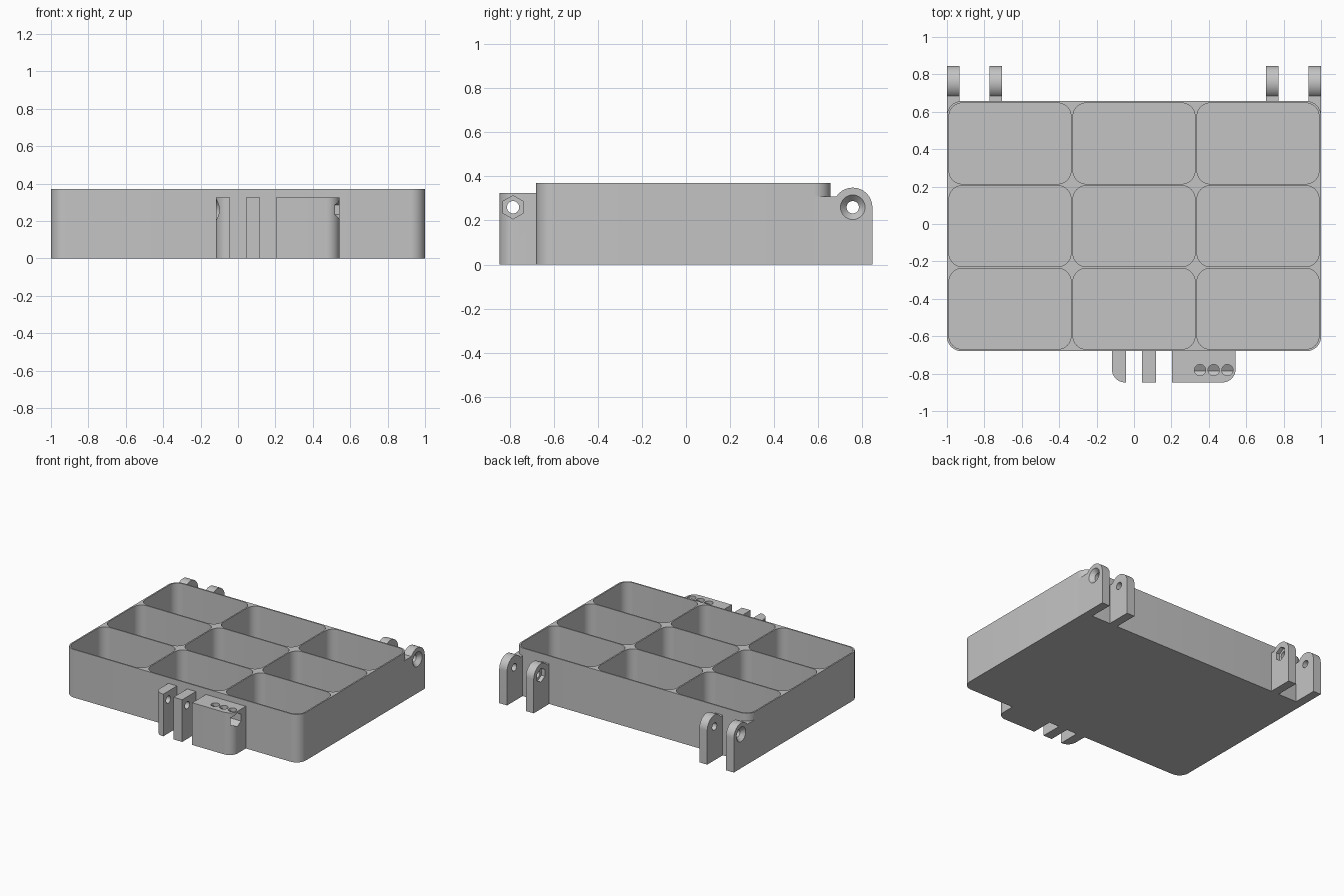
import bpy
import bmesh
from math import sin, cos, pi, radians

cube = bpy.data.objects.get("Cube")
if cube:
    bpy.data.objects.remove(cube, do_unlink=True)

grey = bpy.data.materials.new("plain grey")
grey.use_nodes = True
grey.diffuse_color = (0.55, 0.55, 0.55, 1)
grey.node_tree.nodes["Principled BSDF"].inputs["Base Color"].default_value = (0.55, 0.55, 0.55, 1)


def arc(cx, cy, r, start, end, steps=10):
    angles = [radians(start + (end - start) * i / steps) for i in range(steps + 1)]
    return [(cx + r * cos(a), cy + r * sin(a)) for a in angles]


def rounded_rect(x0, x1, y0, y1, radii):
    """Outline with one radius per corner: front -x, front +x, back +x, back -x."""
    corners = [(x0, y0, 1, 1), (x1, y0, -1, 1), (x1, y1, -1, -1), (x0, y1, 1, -1)]
    pts = []
    for i, ((x, y, sx, sy), r) in enumerate(zip(corners, radii)):
        if r:
            pts += arc(x + sx * r, y + sy * r, r, 180 + 90 * i, 270 + 90 * i)
        else:
            pts.append((x, y))
    return pts


def loft(bm, ring_a, ring_b):
    """Closed solid between two matching rings of points."""
    a = [bm.verts.new(p) for p in ring_a]
    b = [bm.verts.new(p) for p in ring_b]
    bm.faces.new(a[::-1])
    bm.faces.new(b)
    for i in range(len(a)):
        j = (i + 1) % len(a)
        bm.faces.new((a[i], a[j], b[j], b[i]))


def upright(bm, outline, z0, z1):
    loft(bm, [(x, y, z0) for x, y in outline], [(x, y, z1) for x, y in outline])


def bore(bm, x0, x1, r0, r1, y, z, sides=32):
    """Cylinder, cone or hexagonal prism lying along x."""
    def ring(x, r):
        turn = [pi / 2 + 2 * pi * i / sides for i in range(sides)]
        return [(x, y + r * cos(t), z + r * sin(t)) for t in turn]
    loft(bm, ring(x0, r0), ring(x1, r1))


def finish(name, bm, cutter=False):
    bmesh.ops.recalc_face_normals(bm, faces=bm.faces)
    mesh = bpy.data.meshes.new(name)
    bm.to_mesh(mesh)
    bm.free()
    ob = bpy.data.objects.new(name, mesh)
    bpy.context.collection.objects.link(ob)
    ob.hide_render = cutter
    if not cutter:
        mesh.materials.append(grey)
        parts.append(ob)
    return ob


def make(name, build, *args, cutter=False):
    bm = bmesh.new()
    build(bm, *args)
    return finish(name, bm, cutter)


def cut(ob, build, *args):
    tool = make("cutter", build, *args, cutter=True)
    mod = ob.modifiers.new("cut", 'BOOLEAN')
    mod.operation = 'DIFFERENCE'
    mod.solver = 'EXACT'
    mod.object = tool
    bpy.context.view_layer.objects.active = ob
    bpy.ops.object.modifier_apply(modifier=mod.name)
    bpy.data.objects.remove(tool, do_unlink=True)


parts = []
HEIGHT, FRONT, BACK = 0.37, -0.68, 0.657
AXIS_Z, HINGE_Y, LATCH_Y = 0.26, 0.757, -0.785
HOLE, SINK, NUT = 0.028, 0.056, 0.053


# Tray with a grid of nine rounded pockets
def pockets(bm):
    for col in (-1, 0, 1):
        for row in (-1, 0, 1):
            x, y = col * 0.663, (FRONT + BACK) / 2 + row * 0.442
            upright(bm, rounded_rect(x - 0.326, x + 0.326, y - 0.216, y + 0.216, [0.07] * 4),
                    0.012, HEIGHT + 0.1)


tray = make("tray", upright, rounded_rect(-1, 1, FRONT, BACK, [0.078] * 4), 0, HEIGHT)
cut(tray, pockets)


# Hinge lugs at the back, mirrored left and right
def hinge(bm, x0, x1, start_y):
    side = arc(HINGE_Y, AXIS_Z, 0.089, 0, 146, 18)
    side = [(start_y, 0), (HINGE_Y + 0.089, 0)] + side + [(start_y, 0.31)]
    loft(bm, [(x0, y, z) for y, z in side], [(x1, y, z) for y, z in side])


for s, word in ((1, "left"), (-1, "right")):
    outer = make("outer_hinge_lug_" + word, hinge, s * 0.933, s, 0.58)
    cut(outer, pockets)
    cut(outer, bore, s * 0.9, s * 1.1, HOLE, HOLE, HINGE_Y, AXIS_Z)
    cut(outer, bore, s * 0.97, s * 1.03, HOLE, 2 * SINK - HOLE, HINGE_Y, AXIS_Z)
    inner = make("inner_hinge_lug_" + word, hinge, s * 0.706, s * 0.773, 0.652)
    cut(inner, bore, s * 0.6, s * 0.8, HOLE, HOLE, HINGE_Y, AXIS_Z)
    cut(inner, bore, s * 0.6, s * 0.736, NUT, NUT, HINGE_Y, AXIS_Z, 6)


# Latch lugs and block on the front
def latch(name, x0, x1, round_a=0, round_b=0):
    ob = make(name, upright, rounded_rect(x0, x1, -0.847, FRONT + 0.005, [round_a, round_b, 0, 0]),
              0, 0.325)
    cut(ob, bore, x0 - 0.1, x1 + 0.1, HOLE, HOLE, LATCH_Y, AXIS_Z)
    return ob


end_lug = latch("latch_end_lug", -0.118, -0.044, round_a=0.07)
cut(end_lug, bore, -0.148, -0.088, 2 * SINK - HOLE, HOLE, LATCH_Y, AXIS_Z)
latch("latch_middle_lug", 0.043, 0.117)
block = latch("latch_block", 0.203, 0.543, round_b=0.07)
cut(block, bore, 0.3, 0.6, NUT, NUT, LATCH_Y, AXIS_Z, 6)


# Three round openings from the block top down into the hexagonal slot
def openings(bm):
    for i in range(3):
        upright(bm, arc(0.353 + i * 0.073, LATCH_Y + 0.004, 0.03, 0, 345, 23), AXIS_Z, 0.4)


cut(block, openings)

# Smooth the curved walls, keep the edges sharp
bpy.ops.object.select_all(action='DESELECT')
for ob in parts:
    ob.select_set(True)
bpy.context.view_layer.objects.active = tray
bpy.ops.object.shade_smooth_by_angle(angle=radians(30))
